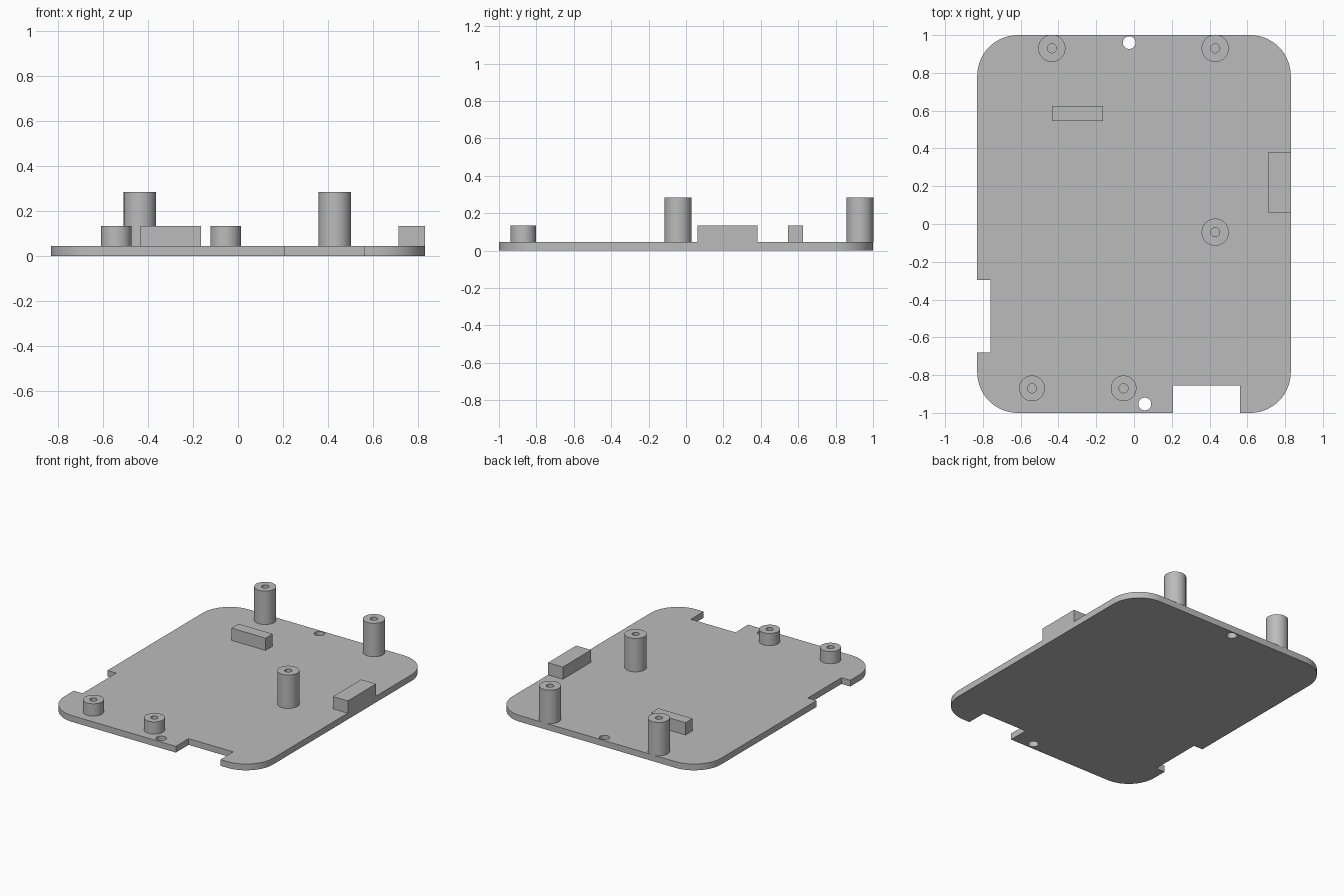
import bpy, bmesh
from math import pi, cos, sin, radians

if "Cube" in bpy.data.objects:
    bpy.data.objects.remove(bpy.data.objects["Cube"], do_unlink=True)

T = 0.045             # plate thickness
HX, HY, R = 0.83, 1.0, 0.215

grey = bpy.data.materials.new("plastic_grey")
grey.use_nodes = True
colour = (0.5, 0.5, 0.5, 1)
grey.diffuse_color = colour
grey.node_tree.nodes["Principled BSDF"].inputs["Base Color"].default_value = colour


def finish(name, bm):
    """Turn a bmesh into a named grey object with crisp edges."""
    bmesh.ops.recalc_face_normals(bm, faces=bm.faces)
    me = bpy.data.meshes.new(name)
    bm.to_mesh(me)
    bm.free()
    me.materials.append(grey)
    ob = bpy.data.objects.new(name, me)
    bpy.context.collection.objects.link(ob)
    bpy.ops.object.select_all(action='DESELECT')
    ob.select_set(True)
    bpy.context.view_layer.objects.active = ob
    bpy.ops.object.shade_smooth_by_angle(angle=radians(30))
    return ob


def arc(cx, cy, r, start, sweep, n):
    return [(cx + r * cos(start + sweep * i / n), cy + r * sin(start + sweep * i / n))
            for i in range(n + 1)]


def plate(name, loops, height):
    """Extrude an outline with holes, from z = 0 to height."""
    cu = bpy.data.curves.new(name + "_outline", 'CURVE')
    cu.dimensions, cu.fill_mode, cu.extrude = '2D', 'BOTH', height / 2
    for pts in loops:
        sp = cu.splines.new('POLY')
        sp.points.add(len(pts) - 1)
        for p, (x, y) in zip(sp.points, pts):
            p.co = (x, y, 0, 1)
        sp.use_cyclic_u = True
    tmp = bpy.data.objects.new(name + "_outline", cu)
    bm = bmesh.new()
    me = tmp.to_mesh()
    bm.from_mesh(me)
    tmp.to_mesh_clear()
    bpy.data.objects.remove(tmp)
    bpy.data.curves.remove(cu)
    bmesh.ops.remove_doubles(bm, verts=bm.verts, dist=1e-4)
    bmesh.ops.translate(bm, verts=bm.verts, vec=(0, 0, height / 2))
    return finish(name, bm)


def post(name, x, y, r, top, bore=0.024, n=48):
    """Hollow screw post standing on the plate."""
    bm = bmesh.new()
    rings = [[bm.verts.new((px, py, z)) for px, py in arc(x, y, rad, 0, 2 * pi, n)[:-1]]
             for rad, z in ((r, T), (r, top), (bore, top), (bore, T))]
    for a, b in zip(rings, rings[1:] + rings[:1]):
        for i in range(n):
            j = (i + 1) % n
            bm.faces.new((a[i], a[j], b[j], b[i]))
    return finish(name, bm)


def block(name, x0, x1, y0, y1, z0, z1):
    bm = bmesh.new()
    bmesh.ops.create_cube(bm, size=1)
    for v in bm.verts:
        v.co = (x1 if v.co.x > 0 else x0, y1 if v.co.y > 0 else y0, z1 if v.co.z > 0 else z0)
    return finish(name, bm)


# Base plate: rounded corners, a front notch, a right side notch, two hanging holes
ix, iy = HX - R, HY - R
outline = [(0.206, -HY), (0.206, -0.855), (0.56, -0.855), (0.56, -HY)]
outline += arc(ix, -iy, R, -pi / 2, pi / 2, 16)
outline += arc(ix, iy, R, 0, pi / 2, 16)
outline += arc(-ix, iy, R, pi / 2, pi / 2, 16)
outline += [(-HX, -0.297), (-0.76, -0.297), (-0.76, -0.68), (-HX, -0.68)]
outline += arc(-ix, -iy, R, pi, pi / 2, 16)
holes = [arc(x, y, 0.034, 0, 2 * pi, 32)[:-1] for x, y in ((-0.025, 0.96), (0.057, -0.953))]
plate("base_plate", [outline] + holes, T)

# Tall and short screw posts
for name, x, y in (("back_right", -0.435, 0.93), ("back_left", 0.43, 0.93), ("middle", 0.43, -0.043)):
    post("tall_post_" + name, x, y, 0.072, 0.285)
for name, x in (("right", -0.54), ("left", -0.055)):
    post("short_post_" + name, x, -0.87, 0.068, 0.133)

# Support blocks
block("back_support_block", -0.435, -0.163, 0.546, 0.626, T, 0.133)
block("side_support_block", 0.712, HX, 0.061, 0.382, T, 0.133)
